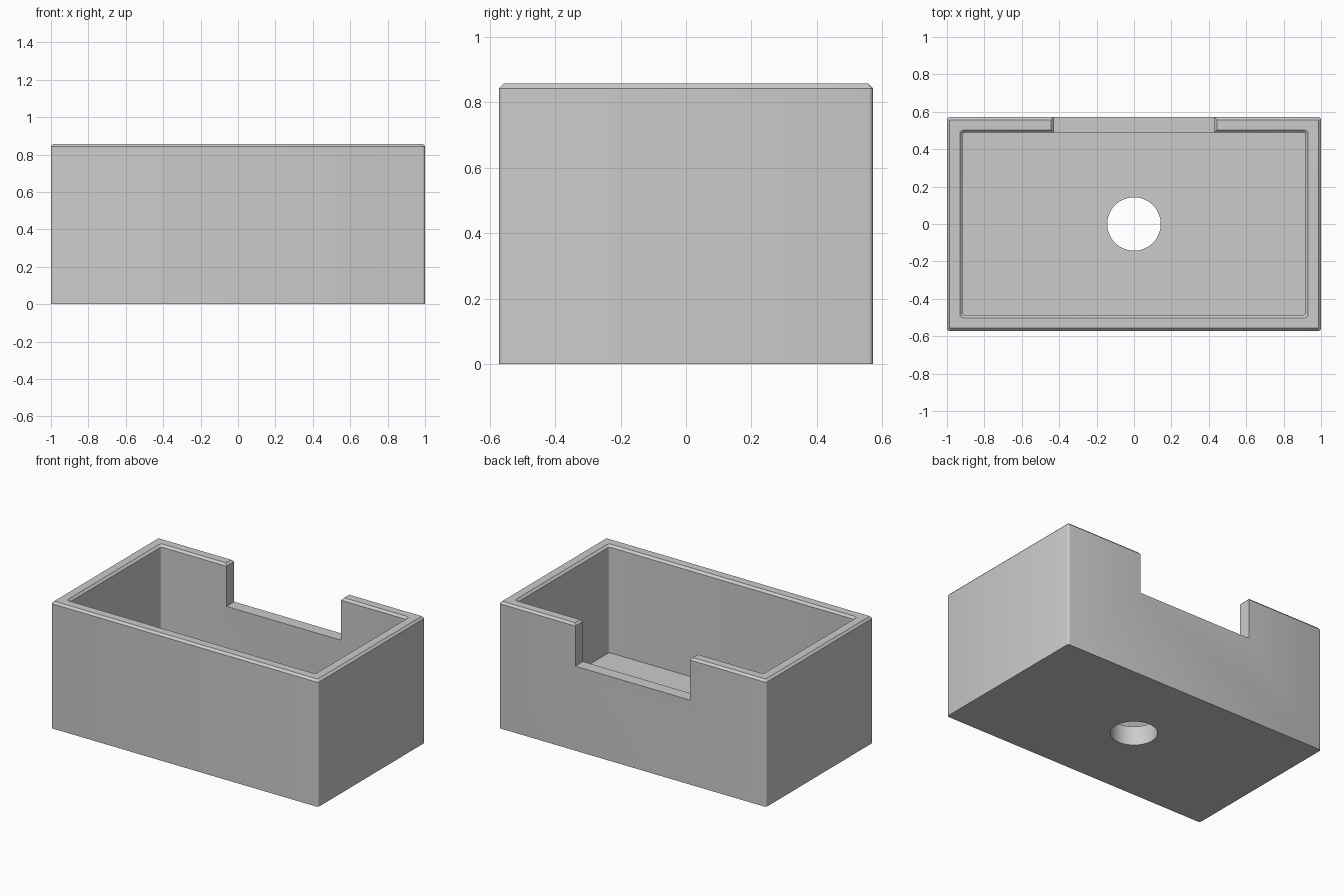
import bpy
import bmesh
from math import cos, sin, pi, radians

if "Cube" in bpy.data.objects:
    bpy.data.objects.remove(bpy.data.objects["Cube"], do_unlink=True)

U = 1 / 7                      # base module
HALF_X, HALF_Y, HEIGHT = 1.0, 4 * U, 6 * U
WALL, FLOOR, CHAMFER = 0.083, 0.9 * U, 0.1 * U
NOTCH_HALF, NOTCH_Z, HOLE_R = 3 * U, 4 * U, U

grey = bpy.data.materials.new("plain grey")
grey.use_nodes = True
colour = (0.6, 0.6, 0.6, 1)
grey.diffuse_color = colour
grey.node_tree.nodes["Principled BSDF"].inputs["Base Color"].default_value = colour


def rounded_rect(hx, hy, r, z, cy=0, steps=3):
    """Counter-clockwise ring of points; r = 0 gives sharp corners."""
    pts = []
    for i, (sx, sy) in enumerate([(1, 1), (-1, 1), (-1, -1), (1, -1)]):
        if r == 0:
            pts.append((sx * hx, cy + sy * hy, z))
            continue
        for k in range(steps + 1):
            a = (i + k / steps) * pi / 2
            pts.append((sx * (hx - r) + r * cos(a), cy + sy * (hy - r) + r * sin(a), z))
    return pts


def loft(name, rings):
    """Closed solid through a stack of rings, lowest first."""
    bm = bmesh.new()
    loops = [[bm.verts.new(p) for p in ring] for ring in rings]
    n = len(loops[0])
    for low, high in zip(loops, loops[1:]):
        for i in range(n):
            j = (i + 1) % n
            bm.faces.new((low[i], low[j], high[j], high[i]))
    bm.faces.new(loops[0][::-1])
    bm.faces.new(loops[-1])
    mesh = bpy.data.meshes.new(name)
    bm.to_mesh(mesh)
    bm.free()
    mesh.materials.append(grey)
    obj = bpy.data.objects.new(name, mesh)
    bpy.context.collection.objects.link(obj)
    return obj


def cut(target, cutter):
    bpy.context.view_layer.objects.active = target
    mod = target.modifiers.new(cutter.name, 'BOOLEAN')
    mod.operation = 'DIFFERENCE'
    mod.solver = 'EXACT'
    mod.object = cutter
    bpy.ops.object.modifier_apply(modifier=mod.name)
    bpy.data.objects.remove(cutter, do_unlink=True)


C = CHAMFER
SHOULDER = HEIGHT - C

# Outer block with rounded uprights and a chamfered top rim
box = loft("open_box", [
    rounded_rect(HALF_X, HALF_Y, C, 0),
    rounded_rect(HALF_X, HALF_Y, C, SHOULDER),
    rounded_rect(HALF_X - C, HALF_Y - C, C / 4, HEIGHT)])

# Cavity, flared at the top to chamfer the inner rim
ix, iy = HALF_X - WALL, HALF_Y - WALL
cut(box, loft("cavity", [
    rounded_rect(ix, iy, C, FLOOR),
    rounded_rect(ix, iy, C, SHOULDER),
    rounded_rect(ix + 2 * C, iy + 2 * C, 2 * C, HEIGHT + C)]))

# Notch in the back wall, with the same flare
cut(box, loft("back_notch", [
    rounded_rect(NOTCH_HALF, 0.1, 0, NOTCH_Z, HALF_Y),
    rounded_rect(NOTCH_HALF, 0.1, 0, SHOULDER, HALF_Y),
    rounded_rect(NOTCH_HALF + 2 * C, 0.1, 0, HEIGHT + C, HALF_Y)]))

# Round hole through the floor
cut(box, loft("floor_hole", [
    rounded_rect(HOLE_R, HOLE_R, HOLE_R, z, steps=16) for z in (-0.1, FLOOR + 0.1)]))

# Tidy seams, then smooth only the rounded surfaces
bm = bmesh.new()
bm.from_mesh(box.data)
bmesh.ops.remove_doubles(bm, verts=bm.verts, dist=0.0001)
bm.to_mesh(box.data)
bm.free()
bpy.ops.object.select_all(action='DESELECT')
box.select_set(True)
bpy.context.view_layer.objects.active = box
bpy.ops.object.shade_smooth_by_angle(angle=radians(31))
